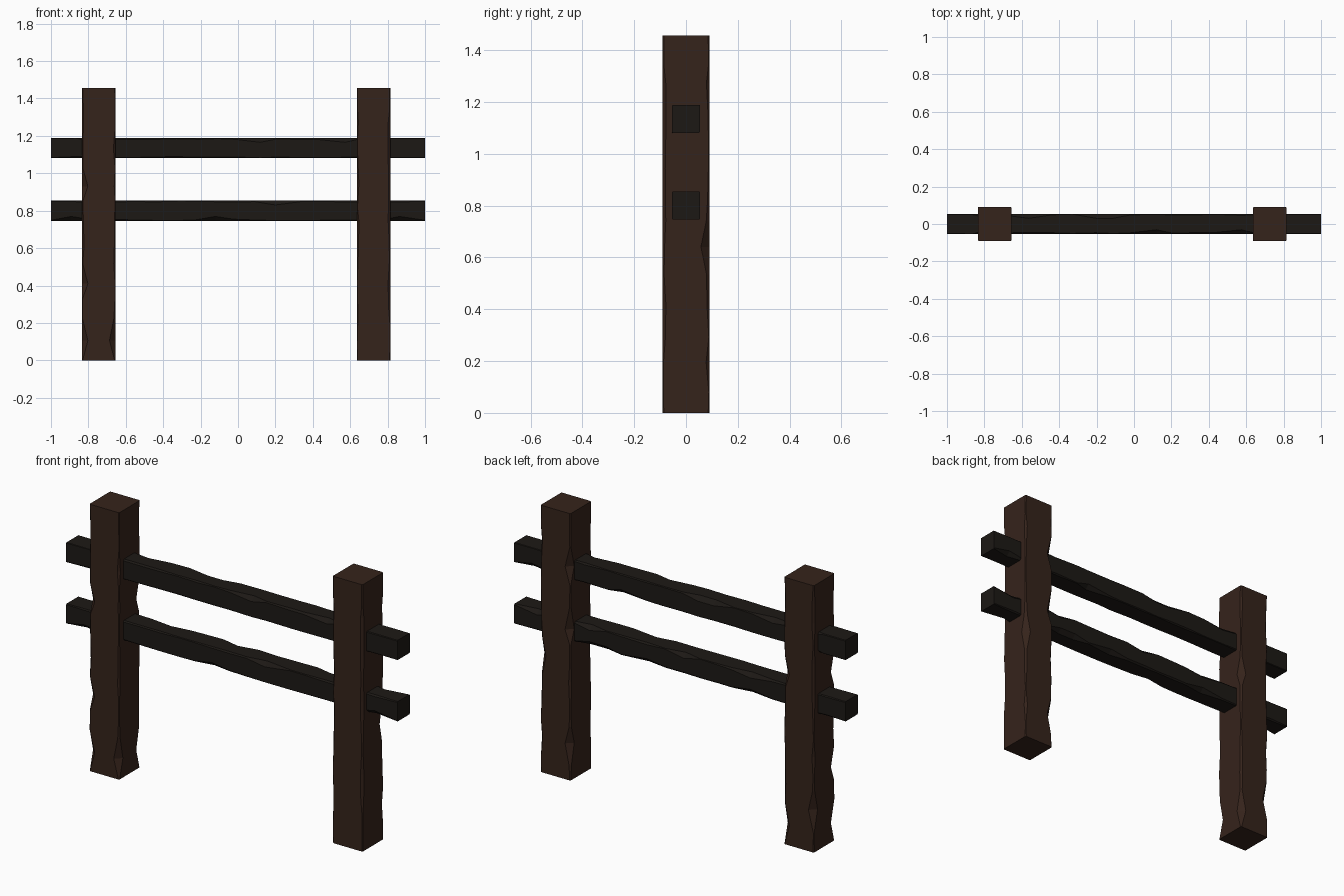
import bpy, random

if "Cube" in bpy.data.objects:
    bpy.data.objects.remove(bpy.data.objects["Cube"])

random.seed(7)


def material(name, rgb):
    m = bpy.data.materials.new(name)
    m.diffuse_color = (*rgb, 1)
    m.use_nodes = True
    m.node_tree.nodes["Principled BSDF"].inputs["Base Color"].default_value = m.diffuse_color
    return m


post_wood = material("brown_wood", (0.036, 0.017, 0.011))
rail_wood = material("dark_wood", (0.012, 0.0095, 0.0075))


def beam(name, length, half, centre, along_x, segments, wear, mat):
    """Square beam whose long edges are chipped: rings with random corner cuts."""
    verts, faces = [], []
    for i in range(segments + 1):
        at_end = i in (0, segments)
        t = length * i / segments
        if not at_end:
            t += random.uniform(-0.25, 0.25) * length / segments
        for sx, sy in ((-1, -1), (1, -1), (1, 1), (-1, 1)):
            c = wear * random.uniform(0.1, 0.7)
            if not at_end and random.random() < 0.1:
                c = wear * 1.8
            if at_end:
                c = wear * 0.25
            pair = [(sx * half, sy * (half - c)), (sx * (half - c), sy * half)]
            if sx * sy > 0 and sx > 0:
                pass
            elif sx * sy < 0:
                pair.reverse()
            for u, v in pair:
                p = (t, u, v) if along_x else (u, v, t)
                verts.append(tuple(a + b for a, b in zip(p, centre)))
    for i in range(segments):
        for k in range(8):
            a, b = i * 8 + k, i * 8 + (k + 1) % 8
            faces.append((a, b, b + 8, a + 8))
    # flat end caps
    faces.append(tuple(reversed(range(8))))
    faces.append(tuple(range(segments * 8, segments * 8 + 8)))
    mesh = bpy.data.meshes.new(name)
    mesh.from_pydata(verts, [], faces)
    mesh.materials.append(mat)
    obj = bpy.data.objects.new(name, mesh)
    bpy.context.collection.objects.link(obj)
    return obj


# Two upright posts
for side, x in (("left", -0.745), ("right", 0.725)):
    beam(side + "_post", 1.457, 0.09, (x, 0, 0), False, 14, 0.018, post_wood)

# Two cross rails running through the posts
for level, z in (("lower", 0.80), ("upper", 1.135)):
    beam(level + "_rail", 2.0, 0.054, (-1, 0, z), True, 18, 0.013, rail_wood)
